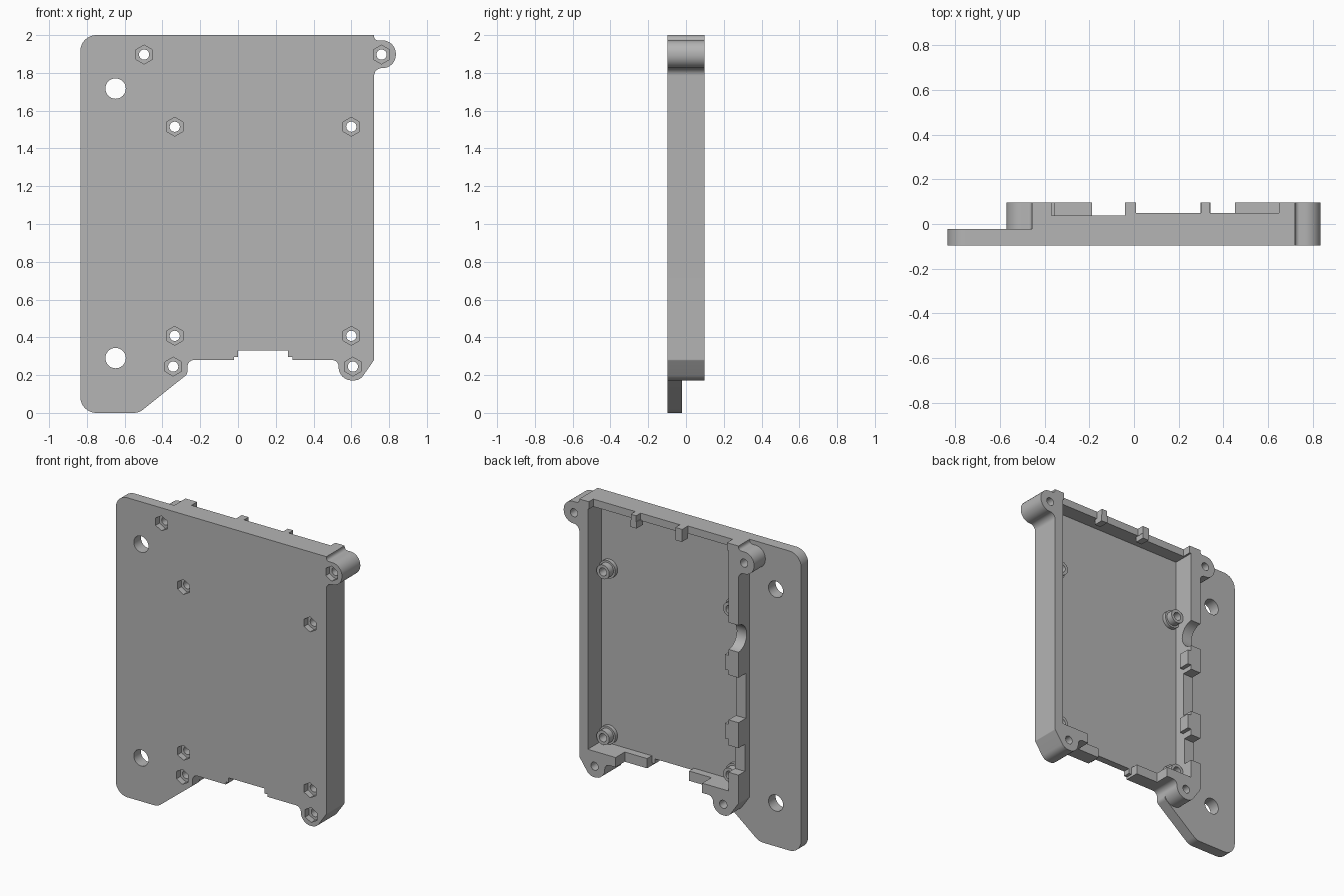
import bpy, bmesh, math
from mathutils import Vector

cube = bpy.data.objects.get("Cube")
if cube:
    bpy.data.objects.remove(cube)

MID = 0.1325            # symmetry line of the tray
FRONT, BACK, FLOOR = -0.097, 0.097, -0.05

grey = bpy.data.materials.new("plain_grey")
grey.use_nodes = True
grey.diffuse_color = (0.46, 0.46, 0.46, 1)
grey.node_tree.nodes["Principled BSDF"].inputs["Base Color"].default_value = (0.46, 0.46, 0.46, 1)


def rounded(corners, steps=8):
    """Turn (x, z, radius) corners into an outline with true arcs."""
    out = []
    n = len(corners)
    for i, (x, z, r) in enumerate(corners):
        p = Vector((x, z))
        if r == 0:
            out.append(p)
            continue
        d1 = (Vector(corners[i - 1][:2]) - p).normalized()
        d2 = (Vector(corners[(i + 1) % n][:2]) - p).normalized()
        half = d1.angle(d2) / 2
        c = p + (d1 + d2).normalized() * (r / math.sin(half))
        t = r / math.tan(half)
        v0, v1 = p + d1 * t - c, p + d2 * t - c
        for k in range(steps + 1):
            out.append(c + v0.lerp(v1, k / steps).normalized() * r)
    return out


def prism(name, outline, y0, y1):
    """Extrude an x-z outline along y."""
    bm = bmesh.new()
    face = bm.faces.new([bm.verts.new((x, y0, z)) for x, z in outline])
    ext = bmesh.ops.extrude_face_region(bm, geom=[face])
    moved = [v for v in ext["geom"] if isinstance(v, bmesh.types.BMVert)]
    bmesh.ops.translate(bm, verts=moved, vec=(0, y1 - y0, 0))
    bmesh.ops.recalc_face_normals(bm, faces=bm.faces)
    mesh = bpy.data.meshes.new(name)
    bm.to_mesh(mesh)
    bm.free()
    mesh.materials.append(grey)
    obj = bpy.data.objects.new(name, mesh)
    bpy.context.collection.objects.link(obj)
    return obj


def box(name, x0, x1, y0, y1, z0, z1):
    return prism(name, [(x0, z0), (x1, z0), (x1, z1), (x0, z1)], y0, y1)


def disc(name, x, z, r, y0, y1, sides=32):
    ring = [(x + r * math.sin(2 * math.pi * k / sides),
             z + r * math.cos(2 * math.pi * k / sides)) for k in range(sides)]
    return prism(name, ring, y0, y1)


def combine(obj, other, op):
    mod = obj.modifiers.new("combine", "BOOLEAN")
    mod.operation, mod.solver, mod.object = op, "EXACT", other
    bpy.context.view_layer.objects.active = obj
    bpy.ops.object.modifier_apply(modifier=mod.name)
    bpy.data.objects.remove(other)


def cut(other):
    combine(housing, other, "DIFFERENCE")


def join(other):
    combine(housing, other, "UNION")


# Tray body with screw lugs: one half outline, mirrored
half = [(0.588, 2, 0), (0.588, 1.972, 0.02), (0.703, 1.972, 0.07), (0.703, 1.825, 0.07),
        (0.588, 1.825, 0.04), (0.588, 0.28, 0.01), (0.513, 0.172, 0.06), (0.4, 0.172, 0.07),
        (0.4, 0.28, 0.035), (0.155, 0.28, 0), (0.155, 0.297, 0), (0.133, 0.297, 0), (0.133, 0.33, 0)]
outline = [(MID + u, z, r) for u, z, r in half] + [(MID - u, z, r) for u, z, r in reversed(half)]
housing = prism("housing", rounded(outline), FRONT, BACK)

# Open cavity
cut(box("cavity", MID - 0.515, MID + 0.525, FLOOR, 0.3, 0.345, 1.95))

# Side mounting flange
flange = [(-0.835, 2, 0.085), (-0.835, 0, 0.085), (-0.525, 0, 0.08), (-0.268, 0.205, 0.03),
          (-0.268, 0.26, 0), (-0.42, 0.36, 0), (-0.42, 2, 0)]
join(prism("flange", rounded(flange), FRONT, -0.022))

# Lowered stretches of the top wall, leaving two posts
for x0, x1, y in [(-0.37, -0.04, 0.037), (0.01, 0.3, 0.05), (0.34, 0.65, 0.05)]:
    cut(box("top_gap", x0, x1, y, 0.3, 1.9, 2.1))

# Lowered bottom wall and connector opening
cut(box("bottom_gap", MID - 0.32, MID + 0.32, 0.0, 0.3, 0.25, 0.4))
cut(box("connector_gap", MID - 0.155, MID + 0.155, FLOOR, 0.3, 0.25, 0.4))

# Port openings in the flange-side wall
for z0, z1, y in [(0.82, 1.12, 0.02), (0.47, 0.65, 0.03)]:
    cut(box("port_gap", -0.5, -0.36, y, 0.3, z0, z1))
round_port = disc("round_port", 0, 0, 0.09, -0.1, 0.1)
round_port.rotation_euler = (0, 0, math.pi / 2)
round_port.location = (-0.42, 0.1, 1.38)
bpy.context.view_layer.update()
cut(round_port)

# Board standoffs
standoffs = [(x, z) for x in (-0.335, 0.6) for z in (0.408, 1.515)]
for x, z in standoffs:
    join(disc("standoff_base", x, z, 0.06, FLOOR - 0.02, -0.025))
    join(disc("standoff_top", x, z, 0.047, FLOOR - 0.01, 0.02))

# Screw holes with hexagonal nut pockets on the front
lugs = [(-0.497, 1.897), (0.76, 1.897), (-0.343, 0.245), (0.608, 0.245)]
for x, z in standoffs + lugs:
    cut(disc("screw_hole", x, z, 0.027, -0.3, 0.3, 24))
    cut(disc("nut_pocket", x, z, 0.05, -0.3, FRONT + 0.04, 6))

# Flange mounting holes
for z in (0.29, 1.717):
    cut(disc("mount_hole", -0.648, z, 0.054, -0.3, 0.3))

# Small inner tabs on the walls
tabs = [box("top_tab", x, x + 0.045, 0.03, BACK, 1.915, 1.96) for x in (-0.037, 0.298)]
tabs += [box("side_tab", -0.39, -0.355, 0.02, BACK, z, z + 0.1) for z in (0.69, 1.15)]

for obj in [housing] + tabs:
    bpy.ops.object.select_all(action="DESELECT")
    obj.select_set(True)
    bpy.context.view_layer.objects.active = obj
    bpy.ops.object.shade_smooth_by_angle(angle=math.radians(30))
